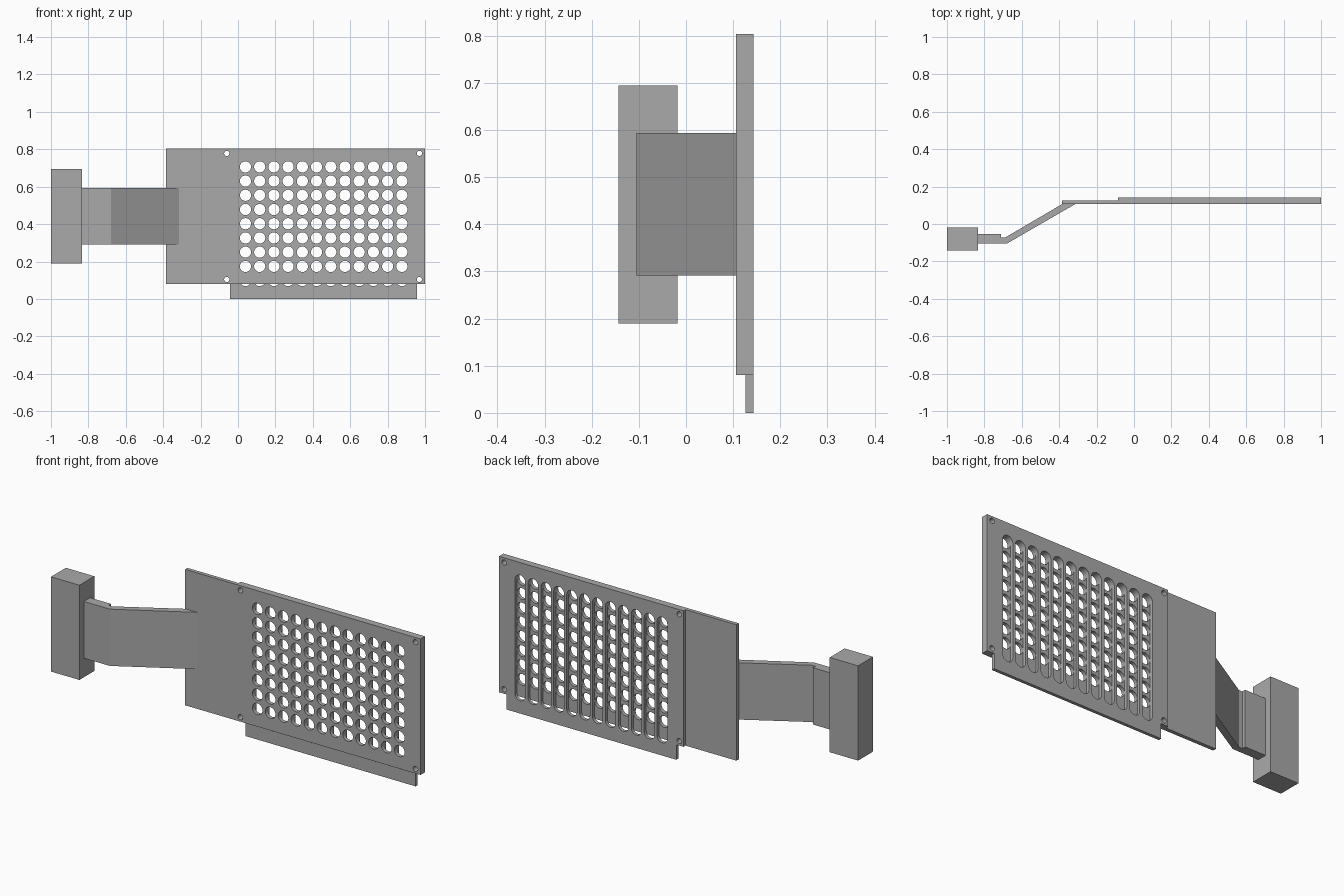
import bpy
import bmesh
from math import pi, cos, sin, radians
from mathutils import Matrix

if "Cube" in bpy.data.objects:
    bpy.data.objects.remove(bpy.data.objects["Cube"], do_unlink=True)

grey = bpy.data.materials.new("plain_grey")
grey.use_nodes = True
colour = (0.4, 0.4, 0.4, 1)
grey.diffuse_color = colour
grey.node_tree.nodes["Principled BSDF"].inputs["Base Color"].default_value = colour


def rect(x0, x1, y0, y1):
    return [(x0, y0), (x1, y0), (x1, y1), (x0, y1)]


def slot(x, z0, z1, r, n=12):
    """Upright slot with round ends; equal ends give a circle."""
    low = [(x + r * cos(pi + pi * i / n), z0 + r * sin(pi + pi * i / n)) for i in range(n + 1)]
    high = [(x + r * cos(pi * i / n), z1 + r * sin(pi * i / n)) for i in range(n + 1)]
    return low + high if z1 > z0 else low[:-1] + high[:-1]


def extrude(name, loops, start, end, upright=False):
    """Fill an outline (first loop) with holes (other loops) and give it depth.

    Flat profiles are extruded along z, upright ones along y."""
    curve = bpy.data.curves.new(name + "_profile", "CURVE")
    curve.dimensions = "2D"
    curve.fill_mode = "BOTH"
    curve.extrude = (end - start) / 2
    for loop in loops:
        spline = curve.splines.new("POLY")
        spline.points.add(len(loop) - 1)
        for point, (u, v) in zip(spline.points, loop):
            point.co = (u, v, 0, 1)
        spline.use_cyclic_u = True
    helper = bpy.data.objects.new(name + "_profile", curve)
    bpy.context.scene.collection.objects.link(helper)
    deps = bpy.context.evaluated_depsgraph_get()
    mesh = bpy.data.meshes.new_from_object(helper.evaluated_get(deps))
    bpy.data.objects.remove(helper, do_unlink=True)

    middle = (start + end) / 2
    if upright:
        mesh.transform(Matrix.Translation((0, middle, 0)) @ Matrix.Rotation(pi / 2, 4, "X"))
    else:
        mesh.transform(Matrix.Translation((0, 0, middle)))
    bm = bmesh.new()
    bm.from_mesh(mesh)
    bmesh.ops.remove_doubles(bm, verts=bm.verts, dist=0.0001)
    bmesh.ops.recalc_face_normals(bm, faces=bm.faces)
    for face in bm.faces:
        face.smooth = True
        face.material_index = 0
    bm.to_mesh(mesh)
    bm.free()
    mesh.set_sharp_from_angle(angle=radians(30))
    mesh.materials.clear()
    mesh.materials.append(grey)
    mesh.name = name
    obj = bpy.data.objects.new(name, mesh)
    bpy.context.scene.collection.objects.link(obj)
    return obj


# Shared hole layout
pitch = 0.076
columns = [0.04 + pitch * i for i in range(12)]
rows = [0.174 + pitch * i for i in range(8)]
screw_holes = [slot(x, z, z, 0.014, 8) for x in (-0.06, 0.97) for z in (0.104, 0.778)]

# Front plate with a grid of round holes
round_holes = [slot(x, z, z, 0.03) for x in columns for z in rows]
extrude("front_plate", [rect(-0.385, 1, 0.08, 0.803)] + round_holes + screw_holes,
        0.106, 0.126, upright=True)

# Back plate with its lower tab and long slots
outline = [(-0.085, 0.08), (-0.043, 0.08), (-0.043, 0), (0.957, 0),
           (0.957, 0.08), (1, 0.08), (1, 0.803), (-0.085, 0.803)]
long_slots = [slot(x, rows[0] - pitch, rows[-1], 0.03) for x in columns]
extrude("back_plate", [outline] + long_slots + screw_holes, 0.126, 0.143, upright=True)

# Bent arm joining the plate to the grip
arm = [(-0.833, -0.105), (-0.68, -0.105), (-0.315, 0.106), (-0.385, 0.106),
       (-0.69, -0.073), (-0.71, -0.073), (-0.71, -0.053), (-0.833, -0.053)]
extrude("bent_arm", [arm], 0.291, 0.593)

# Grip block at the end of the arm
extrude("grip_block", [rect(-1, -0.833, -0.143, -0.018)], 0.19, 0.694)
